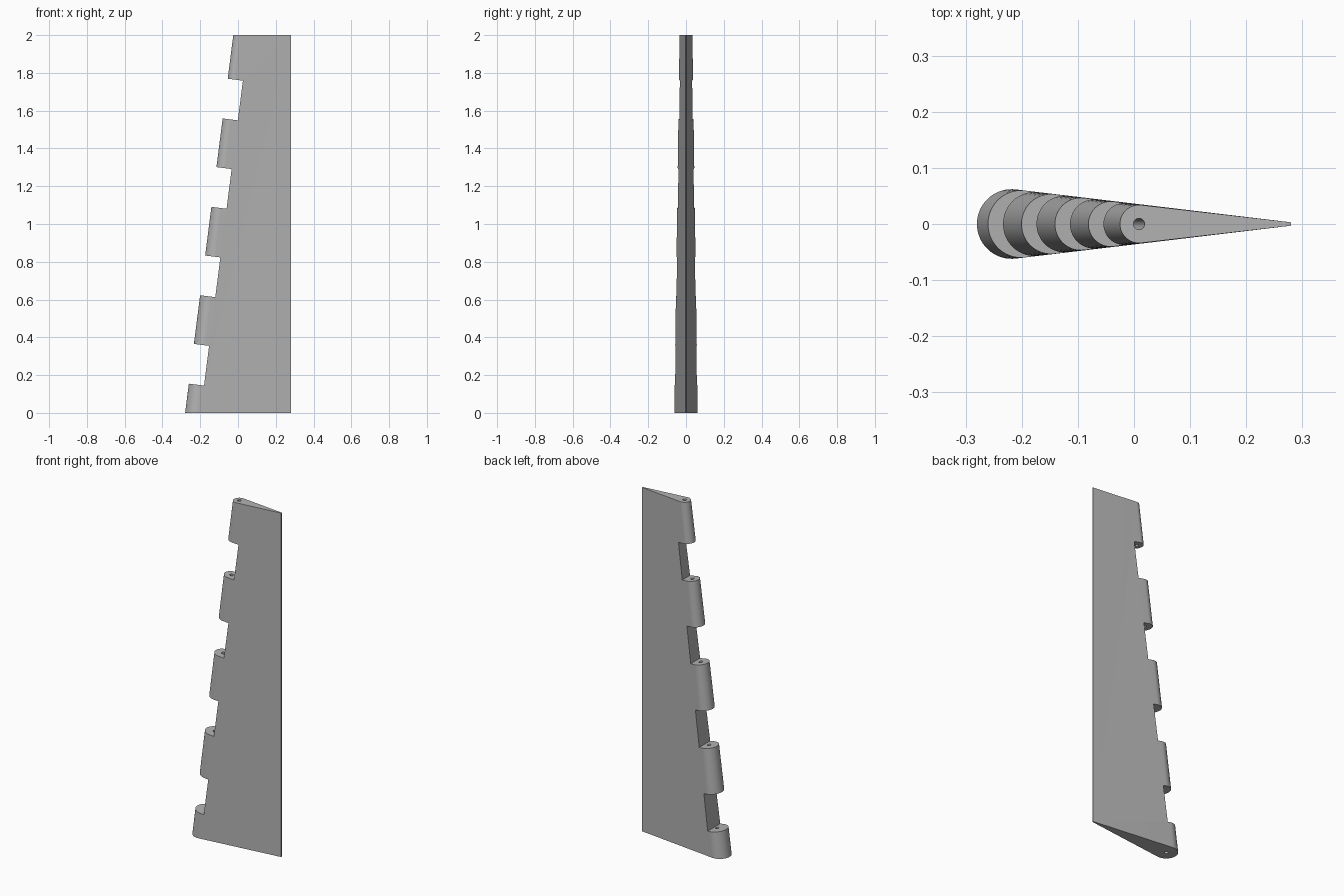
import bpy
import bmesh
from math import acos, atan, cos, pi, sin
from mathutils import Vector

if "Cube" in bpy.data.objects:
    bpy.data.objects.remove(bpy.data.objects["Cube"])

HEIGHT = 2.0
TRAIL_X, TRAIL_Y = 0.28, 0.003        # blunt trailing edge
ROOT = (-0.218, 0.062)                # hinge axis x and nose radius, bottom
TIP = (0.009, 0.034)                  # same, top
LEAD_SLOPE = 0.1275                   # lean of the leading edge
ARC_STEPS = 36

grey = bpy.data.materials.new("plain grey")
grey.use_nodes = True
grey.diffuse_color = (0.45, 0.45, 0.45, 1)
grey.node_tree.nodes["Principled BSDF"].inputs["Base Color"].default_value = (0.45, 0.45, 0.45, 1)


def make_object(name, bm):
    bmesh.ops.recalc_face_normals(bm, faces=bm.faces)
    mesh = bpy.data.meshes.new(name)
    bm.to_mesh(mesh)
    bm.free()
    mesh.materials.append(grey)
    obj = bpy.data.objects.new(name, mesh)
    bpy.context.collection.objects.link(obj)
    return obj


def teardrop(bm, hinge_x, radius, z):
    """Round nose whose sides run tangentially to the trailing edge."""
    start = acos((radius - TRAIL_Y) / (TRAIL_X - hinge_x))
    points = [(TRAIL_X, TRAIL_Y)]
    for i in range(ARC_STEPS + 1):
        a = start + (2 * pi - 2 * start) * i / ARC_STEPS
        points.append((hinge_x + radius * cos(a), radius * sin(a)))
    points.append((TRAIL_X, -TRAIL_Y))
    return [bm.verts.new((x, y, z)) for x, y in points]


def cut(target, cutter):
    cutter.hide_render = True
    mod = target.modifiers.new("cut", 'BOOLEAN')
    mod.operation = 'DIFFERENCE'
    mod.solver = 'EXACT'
    mod.object = cutter
    bpy.context.view_layer.objects.active = target
    bpy.ops.object.modifier_apply(modifier=mod.name)
    bpy.data.objects.remove(cutter)


# Tapered blade
bm = bmesh.new()
low = teardrop(bm, *ROOT, 0)
high = teardrop(bm, *TIP, HEIGHT)
for i in range(len(low)):
    j = (i + 1) % len(low)
    bm.faces.new((low[i], low[j], high[j], high[i]))
bm.faces.new(low)
bm.faces.new(high)
blade = make_object("hinged_blade", bm)

# Pin hole along the hinge axis
bottom, top = Vector((ROOT[0], 0, 0)), Vector((TIP[0], 0, HEIGHT))
axis = top - bottom
bm = bmesh.new()
bmesh.ops.create_cone(bm, cap_ends=True, segments=20, radius1=0.01, radius2=0.01,
                      depth=axis.length * 1.1)
pin = make_object("pin_hole_cutter", bm)
pin.location = (bottom + top) / 2
pin.rotation_euler.y = atan(axis.x / axis.z)
bpy.context.view_layer.update()
cut(blade, pin)

# Hinge notches square to the leading edge
for k in range(4):
    z = 0.26 + 0.468 * k
    bm = bmesh.new()
    bmesh.ops.create_cube(bm, size=1)
    notch = make_object("notch_cutter", bm)
    notch.scale = (0.162, 0.4, 0.212)
    notch.location = (-0.28 + LEAD_SLOPE * z, 0, z)
    notch.rotation_euler.y = atan(LEAD_SLOPE)
    bpy.context.view_layer.update()
    cut(blade, notch)

# Smooth nose with crisp edges
bpy.ops.object.select_all(action='DESELECT')
blade.select_set(True)
bpy.context.view_layer.objects.active = blade
bpy.ops.object.shade_smooth_by_angle(angle=0.5)
